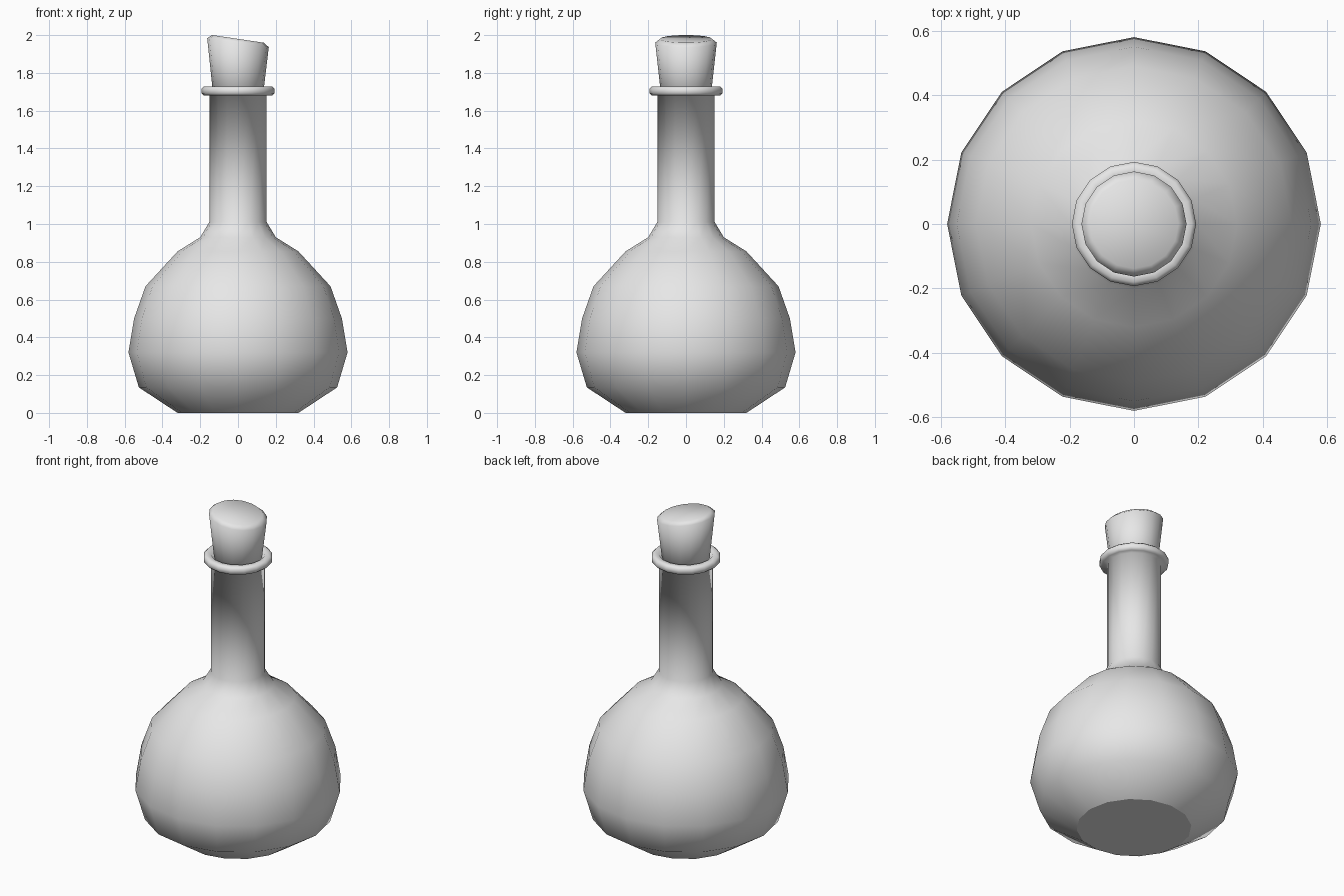
import bpy
import bmesh
from math import cos, sin, tau

if "Cube" in bpy.data.objects:
    bpy.data.objects.remove(bpy.data.objects["Cube"], do_unlink=True)

SIDES = 16


def make_material(name, color):
    mat = bpy.data.materials.new(name)
    mat.use_nodes = True
    mat.diffuse_color = color
    mat.node_tree.nodes["Principled BSDF"].inputs["Base Color"].default_value = color
    return mat


def lathe(name, profile, mat, slant=0.0, slant_above=10.0, flat_base=False):
    """Spin (radius, height) points round z, tilting the rings above a height."""
    bm = bmesh.new()
    rings = []
    for r, z in profile:
        tilt = slant if z > slant_above else 0.0
        ring = []
        for i in range(SIDES):
            x, y = r * cos(tau * i / SIDES), r * sin(tau * i / SIDES)
            ring.append(bm.verts.new((x, y, z - tilt * x)))
        rings.append(ring)
    for low, high in zip(rings, rings[1:]):
        for i in range(SIDES):
            j = (i + 1) % SIDES
            bm.faces.new((low[i], low[j], high[j], high[i]))
    base = bm.faces.new(rings[0][::-1])
    bm.faces.new(rings[-1])
    for face in bm.faces:
        face.smooth = True
    base.smooth = not flat_base
    mesh = bpy.data.meshes.new(name)
    bm.to_mesh(mesh)
    bm.free()
    mesh.materials.append(mat)
    obj = bpy.data.objects.new(name, mesh)
    bpy.context.collection.objects.link(obj)
    return obj


grey = make_material("plain grey", (0.8, 0.8, 0.8, 1.0))

# Round body, straight neck and rolled lip in one profile
lathe("bottle", [
    (0.32, 0.0), (0.525, 0.135), (0.58, 0.32), (0.55, 0.5), (0.49, 0.67),
    (0.32, 0.855), (0.2, 0.93), (0.152, 1.01), (0.152, 1.68),
    (0.18, 1.68), (0.193, 1.692), (0.193, 1.716), (0.18, 1.728),
    (0.152, 1.728), (0.13, 1.7),
], grey, flat_base=True)

# Tapered stopper with a bevelled, slanted top
lathe("stopper", [
    (0.125, 1.62), (0.163, 1.96), (0.138, 1.98),
], grey, slant=0.148, slant_above=1.9)
